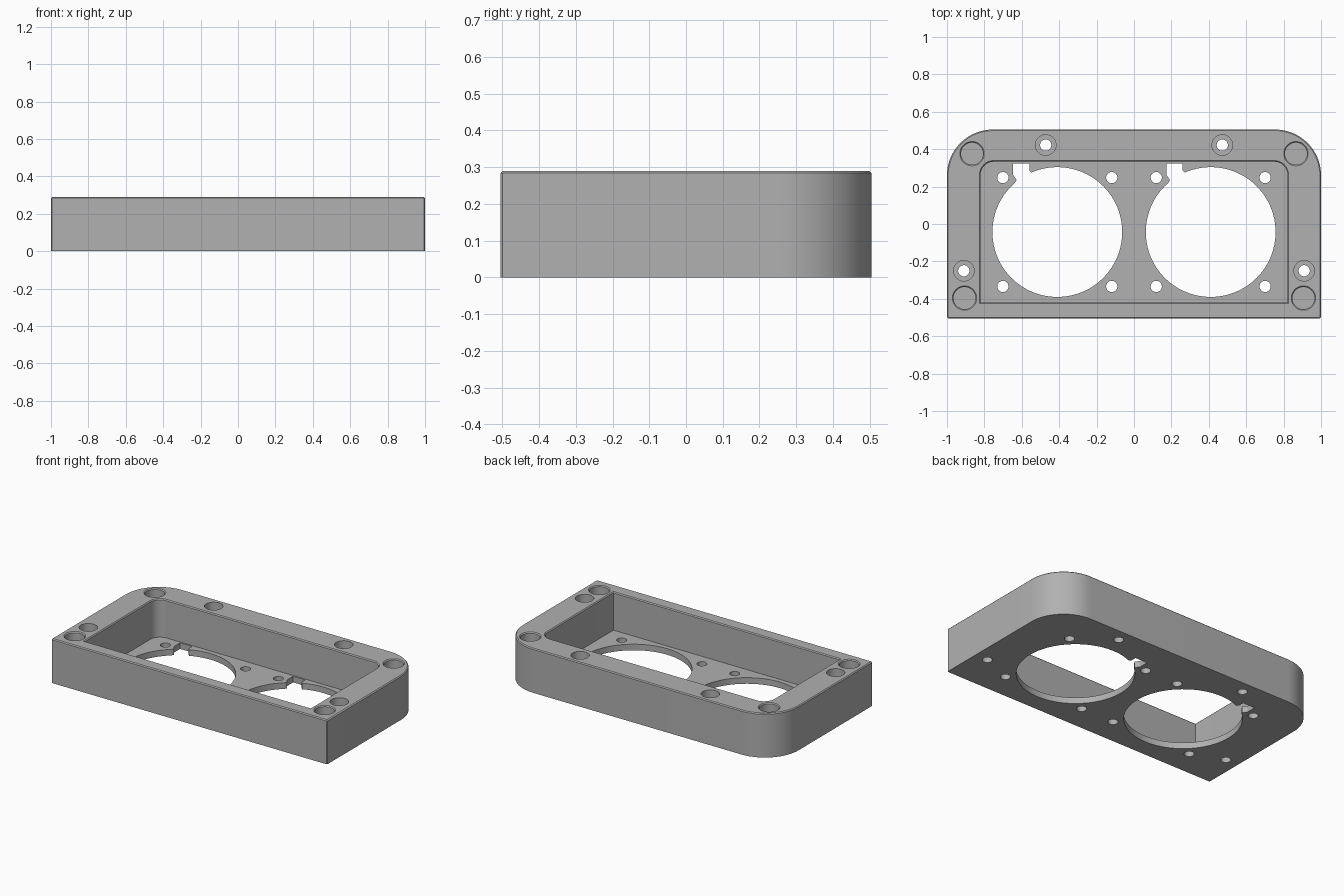
import bpy, bmesh, math

cube = bpy.data.objects.get("Cube")
if cube:
    bpy.data.objects.remove(cube, do_unlink=True)

HEIGHT, FLOOR, CHAMFER = 0.29, 0.04, 0.006

grey = bpy.data.materials.new("plain grey")
grey.use_nodes = True
grey.diffuse_color = (0.44, 0.44, 0.44, 1)
grey.node_tree.nodes["Principled BSDF"].inputs["Base Color"].default_value = (0.44, 0.44, 0.44, 1)


def loft(name, layers):
    """Closed solid through matching outlines, given as (points, z)."""
    bm = bmesh.new()
    rings = [[bm.verts.new((x, y, z)) for x, y in pts] for pts, z in layers]
    n = len(rings[0])
    bm.faces.new(rings[0][::-1])
    bm.faces.new(rings[-1])
    for low, high in zip(rings, rings[1:]):
        for i in range(n):
            j = (i + 1) % n
            bm.faces.new((low[i], low[j], high[j], high[i]))
    bmesh.ops.recalc_face_normals(bm, faces=bm.faces)
    mesh = bpy.data.meshes.new(name)
    bm.to_mesh(mesh)
    bm.free()
    obj = bpy.data.objects.new(name, mesh)
    bpy.context.collection.objects.link(obj)
    mesh.materials.append(grey)
    return obj


def circle(x, y, r, n=48):
    return [(x + r * math.cos(math.tau * i / n), y + r * math.sin(math.tau * i / n))
            for i in range(n)]


def tray_outline(half, front, back, radius, inset=0, cut=0, steps=20):
    """Rectangle with round back corners and optionally clipped front corners."""
    w, f, b, r = half - inset, front + inset, back - inset, radius - inset
    right = [(w - cut, f), (w, f + cut)] if cut else [(w, f)]
    for i in range(steps + 1):
        a = math.pi / 2 * i / steps
        right.append((w - r + r * math.cos(a), b - r + r * math.sin(a)))
    return right + [(-x, y) for x, y in reversed(right)]


# Main block with a bevelled top rim
def outer(inset):
    return tray_outline(1, -0.505, 0.505, 0.245, inset, CHAMFER)


body = loft("housing_tray", [(outer(0), 0), (outer(0), HEIGHT - CHAMFER),
                             (outer(CHAMFER), HEIGHT)])


# Pocket, flared at the rim
def inner(inset):
    return tray_outline(0.82, -0.42, 0.333, 0.07, inset)


cutters = [loft("pocket_cutter", [(inner(0), FLOOR), (inner(0), HEIGHT - CHAMFER),
                                  (inner(-CHAMFER), HEIGHT), (inner(-CHAMFER), 0.4)])]


def drill(x, y, r, low, high=0.4, n=48):
    pts = circle(x, y, r, n)
    cutters.append(loft("drill_cutter", [(pts, low), (pts, high)]))


# Two round openings, each with a keyed notch and four screw holes
notch = [(-0.237, 0.367), (-0.237, 0.306), (-0.218, 0.278), (-0.235, 0.25),
         (-0.1, 0.2), (-0.138, 0.318), (-0.15, 0.33), (-0.15, 0.367)]
for cx in (-0.41, 0.41):
    cy = -0.043
    drill(cx, cy, 0.347, -0.1, 0.1, 96)
    pts = [(cx + x, cy + y) for x, y in notch]
    cutters.append(loft("notch_cutter", [(pts, -0.1), (pts, 0.1)]))
    for sx in (-1, 1):
        for sy in (-1, 1):
            drill(cx + sx * 0.291, cy + sy * 0.291, 0.03, -0.1, 0.1, 32)

for side in (-1, 1):
    # Counterbored fixing holes right through the rim
    for x, y in ((0.472, 0.422), (0.91, -0.25)):
        drill(side * x, y, 0.03, -0.1, n=32)
        drill(side * x, y, 0.055, 0.12)
    # Blind sockets with a bevelled mouth
    for x, y in ((0.866, 0.376), (0.906, -0.396)):
        small, wide = circle(side * x, y, 0.059), circle(side * x, y, 0.065)
        cutters.append(loft("socket_cutter", [(small, HEIGHT - 0.1), (small, HEIGHT - CHAMFER),
                                              (wide, HEIGHT), (wide, 0.4)]))

# Cut everything out, then bake the result and drop the cutters
for cutter in cutters:
    mod = body.modifiers.new("cut", 'BOOLEAN')
    mod.operation = 'DIFFERENCE'
    mod.solver = 'EXACT'
    mod.object = cutter
    cutter.hide_render = True
bpy.context.view_layer.update()
baked = bpy.data.meshes.new_from_object(body.evaluated_get(bpy.context.evaluated_depsgraph_get()))
body.modifiers.clear()
body.data = baked
for cutter in cutters:
    bpy.data.objects.remove(cutter, do_unlink=True)

bpy.ops.object.select_all(action='DESELECT')
body.select_set(True)
bpy.context.view_layer.objects.active = body
bpy.ops.object.shade_smooth_by_angle(angle=math.radians(30))
